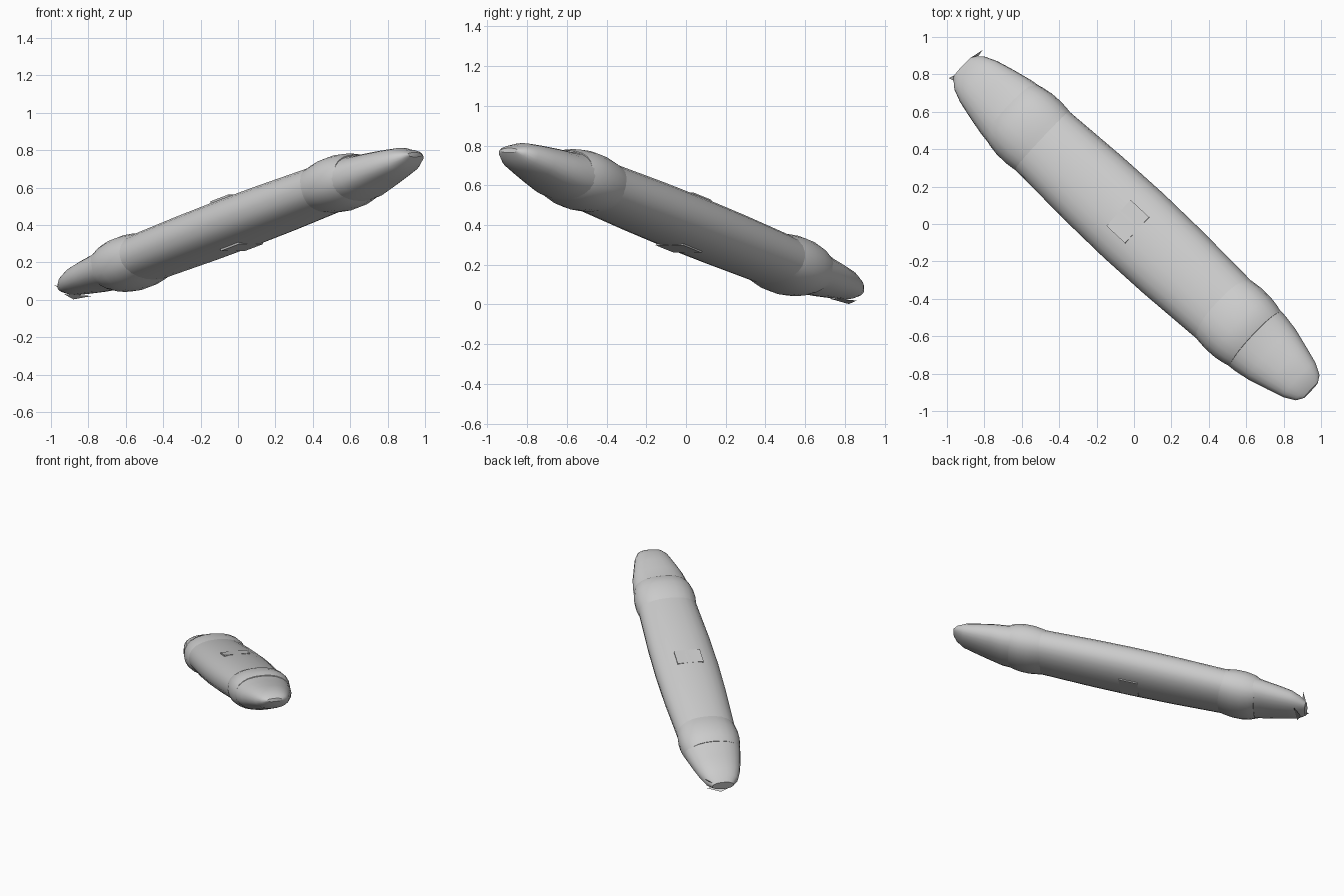
import bpy, bmesh
from math import sin, cos, pi
from mathutils import Vector, Matrix

if "Cube" in bpy.data.objects:
    bpy.data.objects.remove(bpy.data.objects["Cube"])

# Local frame: length runs up towards +x -y, width is level, depth is upward
d = Vector((0.705, -0.656, 0.268)).normalized()
w = Vector((0.681, 0.732, 0.0)).normalized()
w = (w - d * w.dot(d)).normalized()
n = d.cross(w)
FRAME = Matrix((d, w, n)).transposed().to_4x4()
FRAME.translation = (-0.003, -0.008, 0.412)
SIDES = 24


def finish(bm, name, angle=0.6):
    bmesh.ops.recalc_face_normals(bm, faces=bm.faces)
    mesh = bpy.data.meshes.new(name)
    bm.to_mesh(mesh)
    bm.free()
    ob = bpy.data.objects.new(name, mesh)
    bpy.context.collection.objects.link(ob)
    bpy.ops.object.select_all(action='DESELECT')
    ob.select_set(True)
    bpy.context.view_layer.objects.active = ob
    bpy.ops.object.shade_smooth_by_angle(angle=angle)
    return ob


def spow(v, p):
    return (abs(v) ** p) * (1 if v >= 0 else -1)


def loft(name, sections, power=0.9):
    """Rounded flat sections: (length position, half width, half depth, depth offset)."""
    bm = bmesh.new()
    rings = []
    for s, a, b, off in sections:
        ring = []
        for i in range(SIDES):
            t = 2 * pi * i / SIDES
            p = Vector((s, a * spow(cos(t), power), b * spow(sin(t), power) + off))
            ring.append(bm.verts.new(FRAME @ p))
        rings.append(ring)
    for r0, r1 in zip(rings, rings[1:]):
        for i in range(SIDES):
            j = (i + 1) % SIDES
            bm.faces.new((r0[i], r0[j], r1[j], r1[i]))
    bm.faces.new(rings[0])
    bm.faces.new(rings[-1])
    return finish(bm, name)


# Main bar, slightly fuller in the middle
loft("main_body", [(-0.92, 0.195, 0.115, 0), (-0.7, 0.212, 0.13, 0), (-0.3, 0.229, 0.137, 0),
                   (0, 0.234, 0.139, 0), (0.3, 0.229, 0.137, 0), (0.7, 0.212, 0.13, 0),
                   (0.92, 0.195, 0.115, 0)])

# Bulging collars near both ends
for name, sign in (("lower_collar", -1), ("upper_collar", 1)):
    loft(name, [(sign * s, a, b, 0) for s, a, b in
                ((0.64, 0.205, 0.125), (0.70, 0.215, 0.138), (0.76, 0.221, 0.147),
                 (0.83, 0.219, 0.147), (0.89, 0.209, 0.137), (0.93, 0.197, 0.118))])

# Tapered end caps
loft("upper_cap", [(0.88, 0.205, 0.128, -0.004), (0.96, 0.199, 0.117, -0.012),
                   (1.05, 0.184, 0.103, -0.008), (1.16, 0.154, 0.086, -0.005),
                   (1.26, 0.125, 0.068, -0.003), (1.32, 0.093, 0.036, 0.0),
                   (1.345, 0.055, 0.012, 0.003)])
loft("lower_cap", [(-0.88, 0.208, 0.125, 0), (-0.97, 0.195, 0.104, 0.002),
                   (-1.07, 0.173, 0.093, 0.005), (-1.17, 0.148, 0.078, 0.008),
                   (-1.24, 0.120, 0.060, 0.003), (-1.29, 0.078, 0.032, 0.0)])

# Small panel standing just proud of the top and bottom at the middle
bm = bmesh.new()
bmesh.ops.create_cube(bm, size=1.0)
bm.transform(FRAME @ Matrix.Translation((0.0, -0.005, 0)) @ Matrix.Diagonal((0.14, 0.19, 0.276, 1)))
finish(bm, "middle_panel", 0.5)

# Thin ragged flakes round the low end
bm = bmesh.new()
for tri in (((-0.95, 0.76, 0.06), (-0.95, 0.80, 0.07), (-0.99, 0.78, 0.08)),
            ((-0.87, 0.89, 0.09), (-0.83, 0.90, 0.10), (-0.81, 0.93, 0.13)),
            ((-0.93, 0.72, 0.03), (-0.78, 0.86, 0.02), (-0.88, 0.82, 0.002))):
    bm.faces.new([bm.verts.new(p) for p in tri])
finish(bm, "end_flakes")
